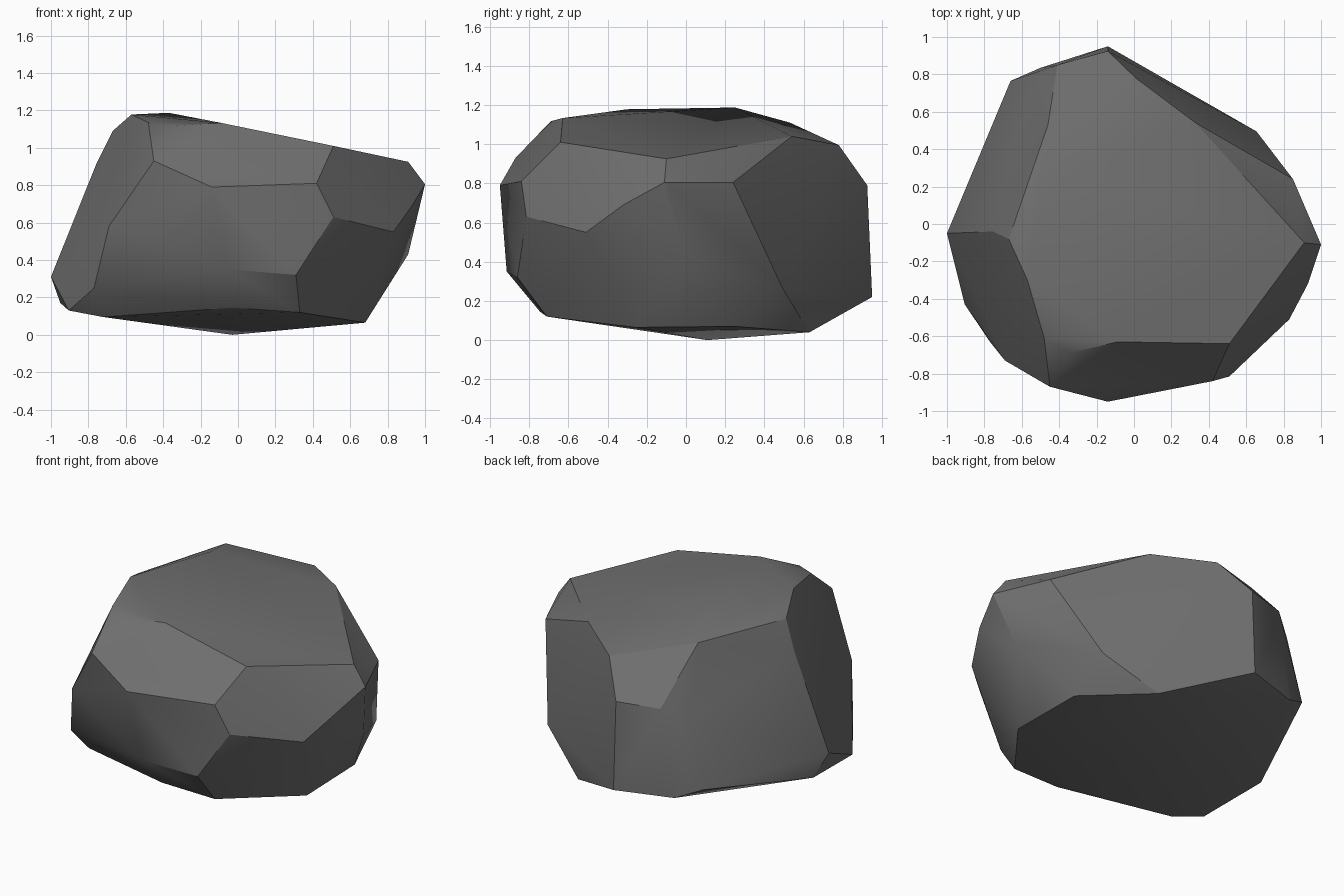
import bpy, bmesh, math

if "Cube" in bpy.data.objects:
    bpy.data.objects.remove(bpy.data.objects["Cube"])

# Corner points of the faceted boulder, grouped by region
top_rim = [(.51, -.64, 1.01), (.91, -.10, .925), (.33, .54, 1.04), (.01, .78, .995),
           (-.09, -.63, 1.133), (-.34, -.69, 1.117), (-.48, -.61, 1.135),
           (-.57, -.30, 1.178), (-.67, -.08, 1.09), (-.46, .53, 1.11), (-.37, .25, 1.187)]
front_side = [(-.14, -.95, .79), (.42, -.84, .81), (.51, -.815, .63), (.83, -.51, .55),
              (-.05, -.915, .35), (.31, -.86, .32), (-.45, -.87, .93), (-.69, -.73, .58)]
right_side = [(.85, .24, .805), (1.0, -.11, .805), (.93, -.32, .69), (.91, .0, .43),
              (.655, .495, .26)]
back_side = [(-.14, .925, .79), (-.14, .95, .22), (-.41, .85, .785), (-.55, .755, .70),
             (-.66, .765, .29)]
left_side = [(-1.0, -.05, .31), (-.95, .04, .17), (-.77, -.63, .25), (-.755, -.04, .92)]
underside = [(-.03, .11, 0), (.34, .63, .04), (.67, .25, .07), (.68, -.26, .065),
             (.33, -.71, .12), (-.03, -.745, .145), (-.72, -.51, .095),
             (-.905, -.43, .13), (-.5, .835, .22)]

# Wrap the corners in a convex skin and merge nearly flat triangles into facets
bm = bmesh.new()
for p in top_rim + front_side + right_side + back_side + left_side + underside:
    bm.verts.new(p)
bmesh.ops.convex_hull(bm, input=bm.verts[:])
loose = [v for v in bm.verts if not v.link_faces]
bmesh.ops.delete(bm, geom=loose, context='VERTS')
bmesh.ops.dissolve_limit(bm, angle_limit=math.radians(3),
                         verts=bm.verts[:], edges=bm.edges[:])
bmesh.ops.recalc_face_normals(bm, faces=bm.faces[:])

mesh = bpy.data.meshes.new("boulder")
bm.to_mesh(mesh)
bm.free()
boulder = bpy.data.objects.new("boulder", mesh)
bpy.context.collection.objects.link(boulder)

# Dark grey stone
stone = bpy.data.materials.new("stone grey")
stone.diffuse_color = (.16, .16, .163, 1)
stone.use_nodes = True
stone.node_tree.nodes["Principled BSDF"].inputs["Base Color"].default_value = stone.diffuse_color
mesh.materials.append(stone)

# Soft shading across gentle bends, crisp ridges elsewhere
bpy.context.view_layer.objects.active = boulder
boulder.select_set(True)
bpy.ops.object.shade_smooth_by_angle(angle=math.radians(30))
